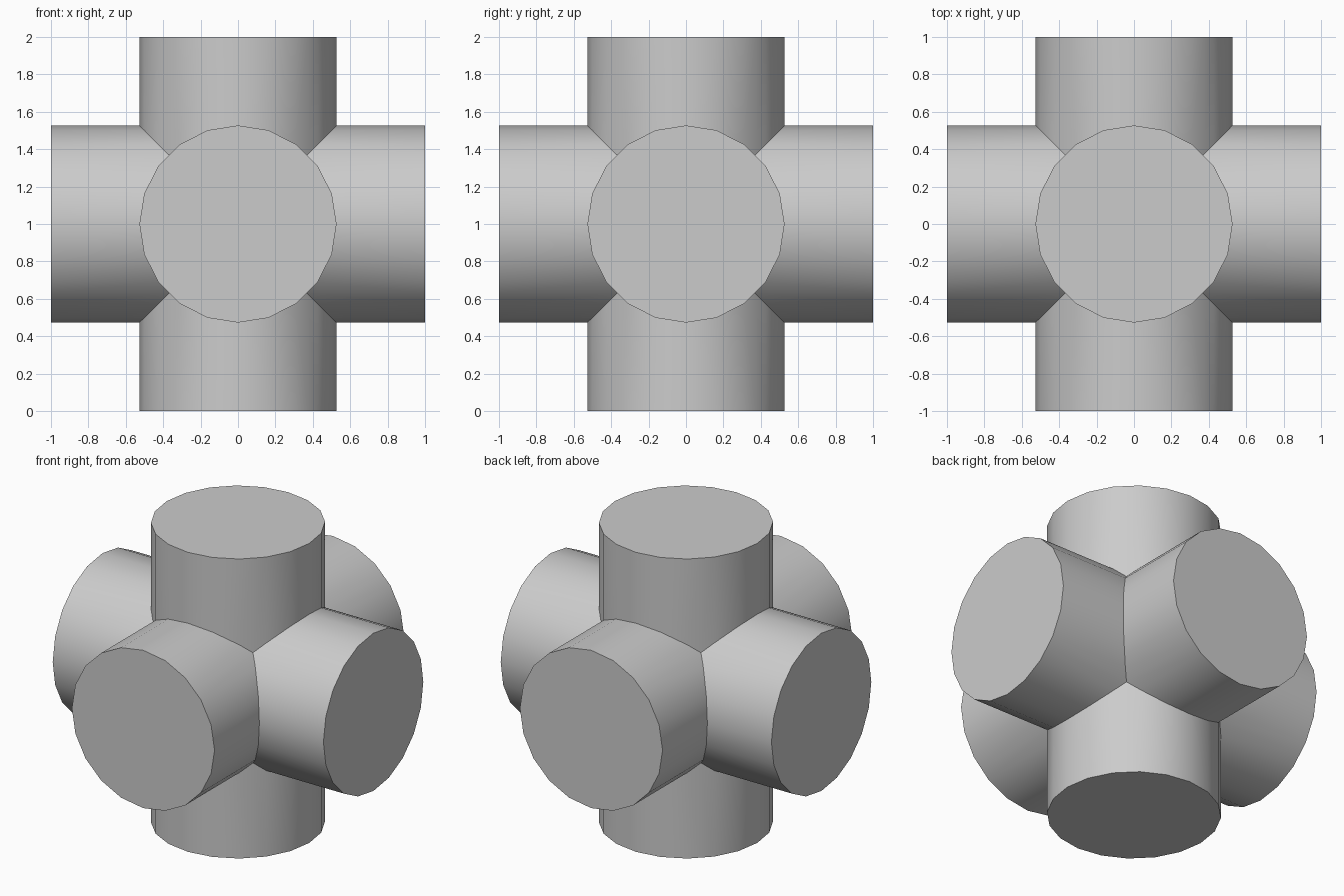
import bpy, bmesh, math
from mathutils import Vector

if "Cube" in bpy.data.objects:
    bpy.data.objects.remove(bpy.data.objects["Cube"], do_unlink=True)

RADIUS, REACH, SIDES = 0.527, 1.0, 20

# Single grey finish
grey = bpy.data.materials.new("plain_grey")
grey.use_nodes = True
colour = (0.6, 0.6, 0.6, 1)
grey.diffuse_color = colour
grey.node_tree.nodes["Principled BSDF"].inputs["Base Color"].default_value = colour

# Pipe cross-section, with an extra point on each diagonal for the mitre corners
points = [(math.radians(360 * i / SIDES), RADIUS) for i in range(SIDES)]
flat = RADIUS * math.cos(math.pi / SIDES)
points += [(math.radians(45 + 90 * i), flat) for i in range(4)]
section = [(r * math.cos(t), r * math.sin(t)) for t, r in sorted(points)]


def add_arm(bm, axis, sign):
    """One mitred arm from the joint out to its flat end cap."""
    def place(a, b, depth):
        co = Vector((0, 0, REACH))
        co[axis] += sign * depth
        co[(axis + 1) % 3] += a
        co[(axis + 2) % 3] += b
        return bm.verts.new(co)

    inner = [place(a, b, max(abs(a), abs(b))) for a, b in section]
    outer = [place(a, b, REACH) for a, b in section]
    count = len(section)
    for i in range(count):
        j = (i + 1) % count
        bm.faces.new((inner[i], inner[j], outer[j], outer[i]))
    bm.faces.new(outer)


# Six-way pipe joint
bm = bmesh.new()
for axis in range(3):
    for sign in (-1, 1):
        add_arm(bm, axis, sign)
bmesh.ops.remove_doubles(bm, verts=bm.verts, dist=0.0005)
bmesh.ops.recalc_face_normals(bm, faces=bm.faces)
mesh = bpy.data.meshes.new("six_way_joint")
bm.to_mesh(mesh)
bm.free()
mesh.materials.append(grey)
joint = bpy.data.objects.new("six_way_joint", mesh)
bpy.context.collection.objects.link(joint)

# Smooth barrels, crisp mitres and caps
bpy.ops.object.select_all(action="DESELECT")
joint.select_set(True)
bpy.context.view_layer.objects.active = joint
bpy.ops.object.shade_smooth_by_angle(angle=math.radians(30))
